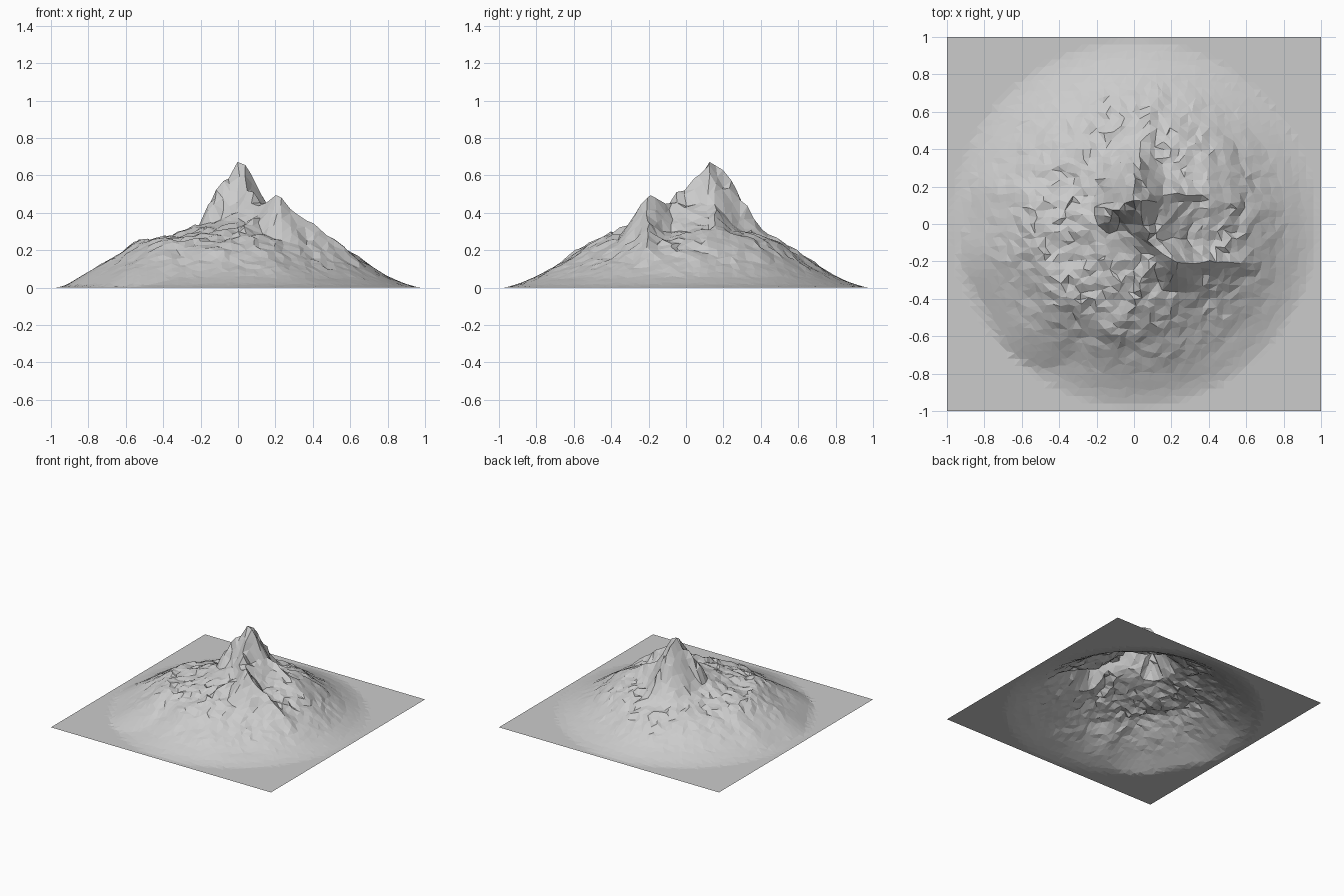
import bpy, bmesh, math, random
from mathutils import Vector, noise

if "Cube" in bpy.data.objects:
    bpy.data.objects.remove(bpy.data.objects["Cube"])

random.seed(4)

# Flank profile: radius, height
PROFILE = [(0, .40), (.2, .34), (.3, .30), (.4, .27), (.5, .24), (.58, .195),
           (.7, .12), (.8, .06), (.9, .018), (.97, 0), (2, 0)]

# Ridge crests: start xyz, end xyz, side slope
RIDGES = [
    ((0, .12, .685), (.04, .13, .665), 2.0),      # summit
    ((0, .12, .68), (0, .22, .62), 2.2),
    ((0, .12, .66), (-.12, .06, .55), 2.6),       # left cliff
    ((-.12, .06, .53), (-.17, .1, .4), 1.8),
    ((0, .13, .52), (0, .22, .48), .95),          # broad back cone
    ((.02, .12, .67), (.05, 0, .53), 1.7),
    ((.05, 0, .53), (.12, -.1, .47), 1.5),        # saddle
    ((.12, -.1, .47), (.22, -.2, .51), 1.6),      # second peak
    ((.15, -.1, .42), (.13, .12, .47), .85),      # right massif
    ((.22, -.2, .5), (.4, -.2, .34), 1.5),        # right spur
    ((.4, -.2, .34), (.58, -.2, .21), 1.0),
    ((0, .2, .6), (.05, .4, .33), 1.5),           # back spur
    ((.05, .4, .32), (.1, .56, .22), .7),
    ((.1, .14, .5), (.4, .18, .32), 1.2),
    ((.12, -.12, .42), (.0, -.42, .29), .9),      # front spur
    ((.0, -.42, .29), (-.08, -.6, .2), .8),
    ((-.5, .1, .25), (-.5, -.12, .265), .6),      # left shelf rim
    ((-.5, -.12, .265), (-.36, -.38, .26), .6),
    ((-.36, -.38, .26), (-.12, -.56, .22), .8),
    ((-.52, .0, .255), (-.78, -.03, .075), .5),   # left spur
]

# Hollows and swellings: x, y, radius, height
BUMPS = [(.33, .25, .25, .03), (-.36, .22, .13, -.03), (-.22, -.15, .15, -.025),
         (.4, -.45, .18, -.025), (-.5, -.5, .17, -.035)]


def flank(r):
    for (a, za), (b, zb) in zip(PROFILE, PROFILE[1:]):
        if r <= b:
            return za + (zb - za) * (r - a) / (b - a)
    return 0


def ridge(p, a, b, slope):
    a2, b2 = Vector(a[:2]), Vector(b[:2])
    d = b2 - a2
    t = max(0, min(1, (p - a2).dot(d) / d.length_squared))
    return a[2] + (b[2] - a[2]) * t - slope * (p - a2 - d * t).length


def bump(p, x, y, radius, h):
    return h * math.exp(-((p.x - x) ** 2 + (p.y - y) ** 2) / radius ** 2)


def height(x, y):
    p = Vector((x, y))
    r = p.length
    z = flank(r) + sum(bump(p, *b) for b in BUMPS)
    # Diagonal flanks sit a little lower than the axes
    z -= .008 * math.sin(2 * math.atan2(y, x)) ** 2 * math.exp(-((r - .65) / .2) ** 2)
    z = max([z] + [ridge(p, *k) for k in RIDGES])
    # Rocky roughness, fading at the foot and the summit
    rough = max(0, min(1, (.85 - r) / .3)) * min(1, .2 + (p - Vector((0, .12))).length * 3)
    q = Vector((x * 5, y * 5, 2.3))
    z += rough * (.02 * noise.fractal(q, .8, 2.1, 4) + random.uniform(-.011, .009))
    return max(0, z)


# Mountain: one open sheet of flat triangles
bm = bmesh.new()
bmesh.ops.create_grid(bm, x_segments=50, y_segments=50, size=1)
for v in bm.verts:
    if v.co.xy.length < .95:
        v.co.x += random.uniform(-.012, .012)
        v.co.y += random.uniform(-.012, .012)
    v.co.z = height(v.co.x, v.co.y)
bmesh.ops.triangulate(bm, faces=bm.faces[:], quad_method='SHORT_EDGE')
mesh = bpy.data.meshes.new("mountain")
bm.to_mesh(mesh)
bm.free()
bpy.context.collection.objects.link(bpy.data.objects.new("mountain", mesh))
